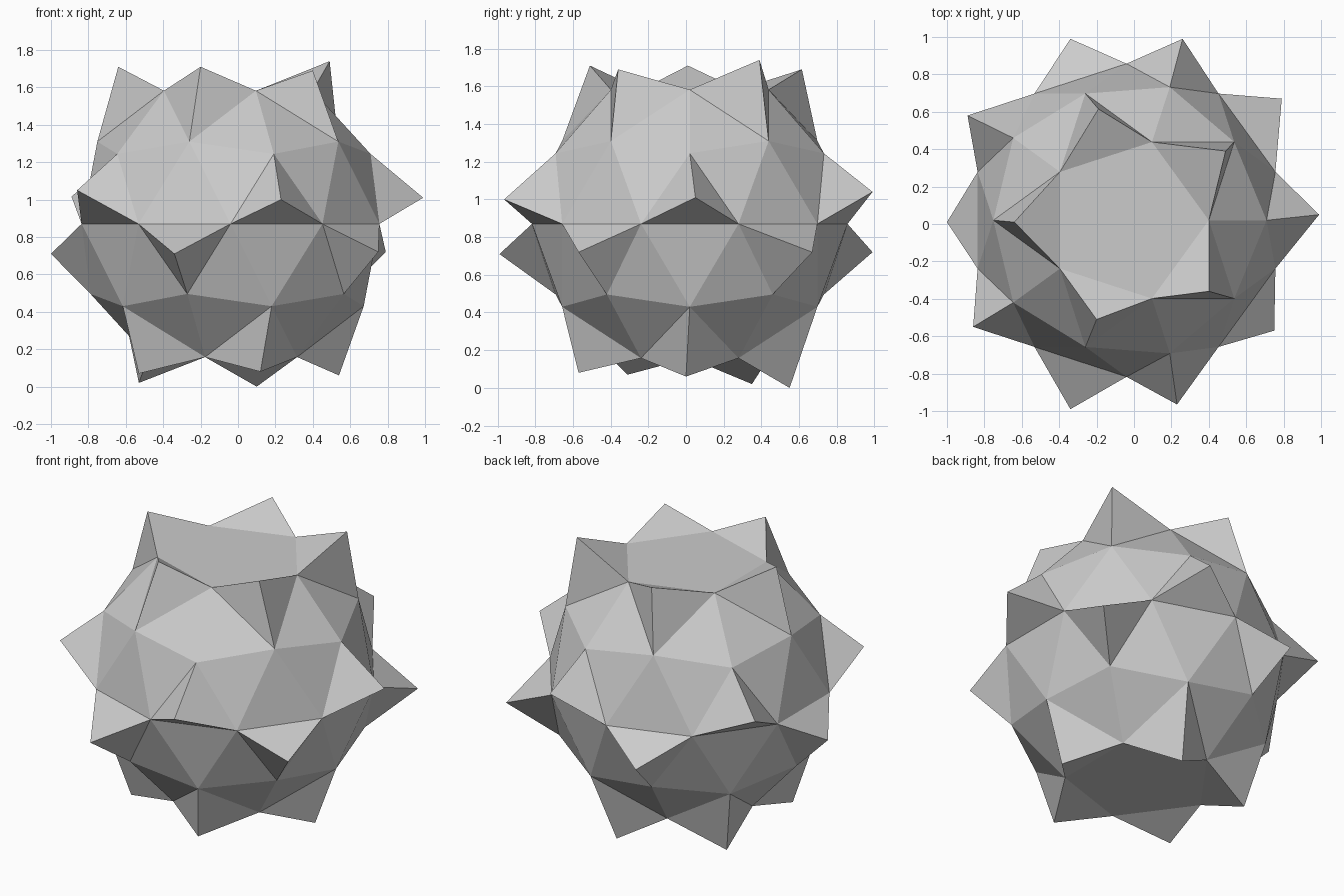
import bpy, bmesh
from math import sin, cos, radians
from mathutils import Vector

if "Cube" in bpy.data.objects:
    bpy.data.objects.remove(bpy.data.objects["Cube"])

C = Vector((-0.04, 0.02, 0.87))   # centre of the ball
R = 0.837                         # ball radius

# Rings of the faceted ball: (count, start angle, radius, height), poles cut flat
RINGS = [
    (5, 0, 0.5257, 0.8507), (5, 36, 0.8507, 0.5257), (5, 0, 0.8944, 0.4472),
    (10, 18, 1.0, 0.0),
    (5, 36, 0.8944, -0.4472), (5, 0, 0.8507, -0.5257), (5, 36, 0.5257, -0.8507),
]

# Spike tips, one ring of five per line group
TIPS = [
    # around the top
    (0.49, 0.39, 1.74), (-0.19, 0.615, 1.69), (-0.64, 0.01, 1.71), (-0.2, -0.51, 1.71), (0.4, -0.36, 1.69),
    # just above the equator
    (0.99, 0.05, 1.01), (0.26, 0.99, 1.04), (-0.89, 0.58, 1.015), (-0.86, -0.55, 1.05), (0.23, -0.965, 1.0),
    # just below the equator
    (0.79, 0.67, 0.72), (-0.34, 0.99, 0.72), (-1.0, 0.01, 0.71), (-0.34, -0.99, 0.71), (0.75, -0.57, 0.72),
    # around the bottom
    (0.54, 0.0, 0.06), (0.1, 0.55, 0.0), (-0.53, 0.35, 0.02), (-0.53, -0.31, 0.07), (0.12, -0.57, 0.08),
]

# Faceted ball
bm = bmesh.new()
for n, start, r, h in RINGS:
    for i in range(n):
        a = radians(start + 360 * i / n)
        bm.verts.new(C + R * Vector((r * cos(a), r * sin(a), h)))
bmesh.ops.convex_hull(bm, input=bm.verts[:])

# Raise a spike on the triangle that lies under each tip
ball_faces = bm.faces[:]
under = []
for t in TIPS:
    d = (Vector(t) - C).normalized()
    under.append(max(ball_faces, key=lambda f: (f.calc_center_median() - C).normalized().dot(d)))
for face, t in zip(under, TIPS):
    tip = bmesh.ops.poke(bm, faces=[face])["verts"][0]
    tip.co = Vector(t)

bmesh.ops.recalc_face_normals(bm, faces=bm.faces[:])
mesh = bpy.data.meshes.new("spiked_ball")
bm.to_mesh(mesh)
bm.free()
bpy.context.collection.objects.link(bpy.data.objects.new("spiked_ball", mesh))
